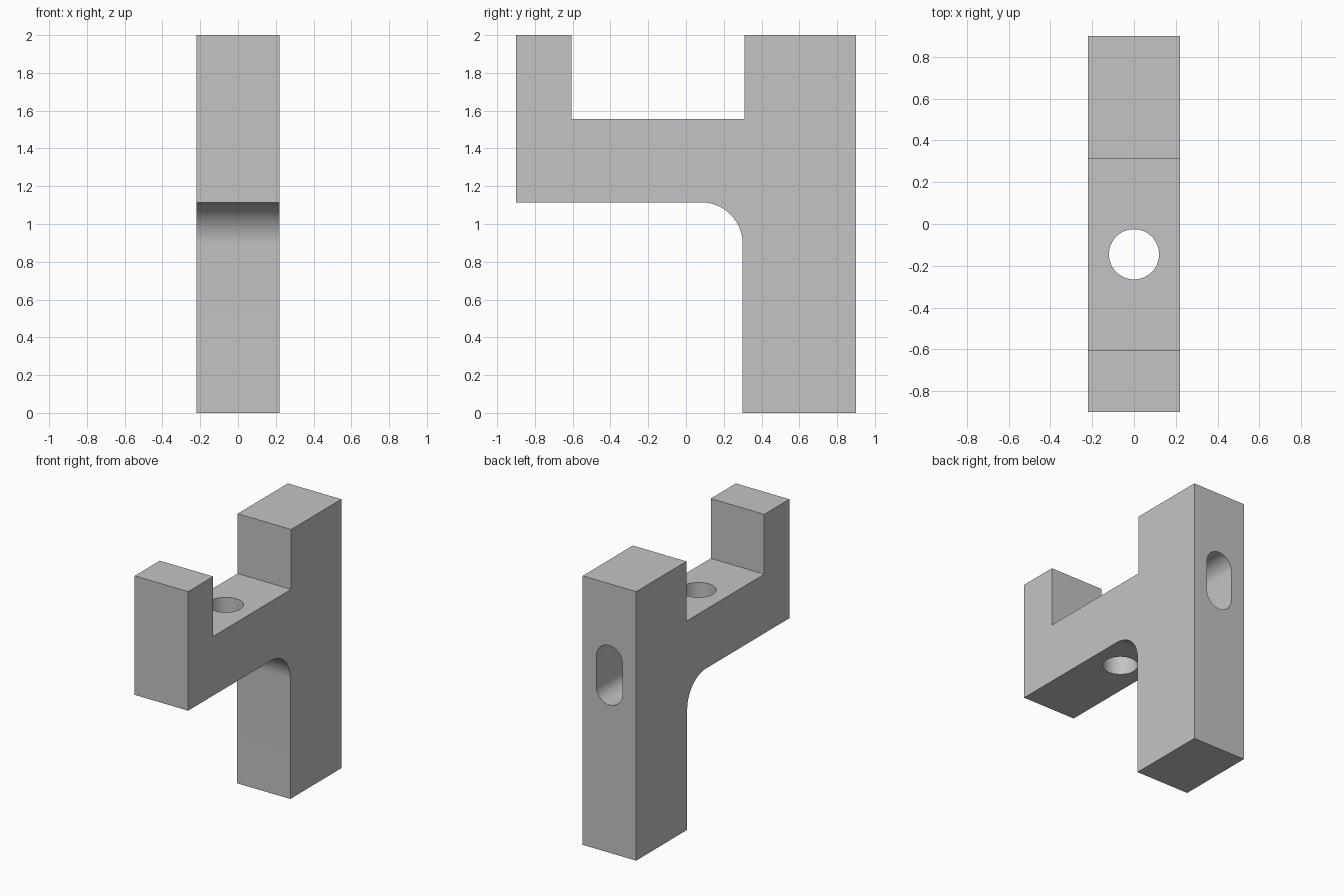
import bpy, bmesh
from math import sin, cos, pi
from mathutils import Vector

cube = bpy.data.objects.get("Cube")
if cube:
    bpy.data.objects.remove(cube, do_unlink=True)

grey = bpy.data.materials.new("plain grey")
grey.use_nodes = True
colour = (0.55, 0.55, 0.55, 1)
grey.diffuse_color = colour
grey.node_tree.nodes["Principled BSDF"].inputs["Base Color"].default_value = colour

HALF_WIDTH = 0.22


def arc(cx, cy, r, start, end, steps):
    """Points along a circular arc."""
    return [(cx + r * cos(start + (end - start) * i / steps),
             cy + r * sin(start + (end - start) * i / steps)) for i in range(steps + 1)]


def prism(name, points, sweep):
    """Extrude a closed outline of 3D points along a vector."""
    bm = bmesh.new()
    face = bm.faces.new([bm.verts.new(p) for p in points])
    top = bmesh.ops.extrude_face_region(bm, geom=[face])["geom"]
    bmesh.ops.translate(bm, vec=Vector(sweep),
                        verts=[v for v in top if isinstance(v, bmesh.types.BMVert)])
    bmesh.ops.recalc_face_normals(bm, faces=bm.faces)
    mesh = bpy.data.meshes.new(name)
    bm.to_mesh(mesh)
    bm.free()
    mesh.materials.append(grey)
    obj = bpy.data.objects.new(name, mesh)
    bpy.context.collection.objects.link(obj)
    return obj


# Side outline: leg, beam and upright lip, with a rounded inner corner
fillet = arc(0.08, 0.895, 0.22, 0, pi / 2, 24)
outline = [(0.9, 0), (0.9, 2), (0.31, 2), (0.31, 1.555), (-0.605, 1.555), (-0.605, 2),
           (-0.9, 2), (-0.9, 1.115)] + fillet[::-1] + [(0.3, 0)]
bracket = prism("bracket", [(-HALF_WIDTH, y, z) for y, z in outline], (2 * HALF_WIDTH, 0, 0))

# Round hole down through the beam
circle = arc(0, -0.145, 0.12, 0, 2 * pi, 48)[:-1]
hole = prism("hole_cutter", [(x, y, 1) for x, y in circle], (0, 0, 0.7))

# Blind slot with round ends in the back of the leg
slot_outline = arc(0, 1.433, 0.108, 0, pi, 24) + arc(0, 1.207, 0.108, pi, 2 * pi, 24)
slot = prism("slot_cutter", [(x, 0.31, z) for x, z in slot_outline], (0, 0.7, 0))

for cutter in (hole, slot):
    cut = bracket.modifiers.new(cutter.name, "BOOLEAN")
    cut.operation = "DIFFERENCE"
    cut.solver = "EXACT"
    cut.object = cutter

# Bake the cuts, then drop the cutters
bpy.context.view_layer.update()
evaluated = bracket.evaluated_get(bpy.context.evaluated_depsgraph_get())
result = bpy.data.meshes.new_from_object(evaluated)
bracket.modifiers.clear()
bracket.data = result
for cutter in (hole, slot):
    bpy.data.objects.remove(cutter, do_unlink=True)

# Smooth the round surfaces and keep the corners sharp
bpy.ops.object.select_all(action="DESELECT")
bracket.select_set(True)
bpy.context.view_layer.objects.active = bracket
bpy.ops.object.shade_smooth_by_angle(angle=pi / 6)
